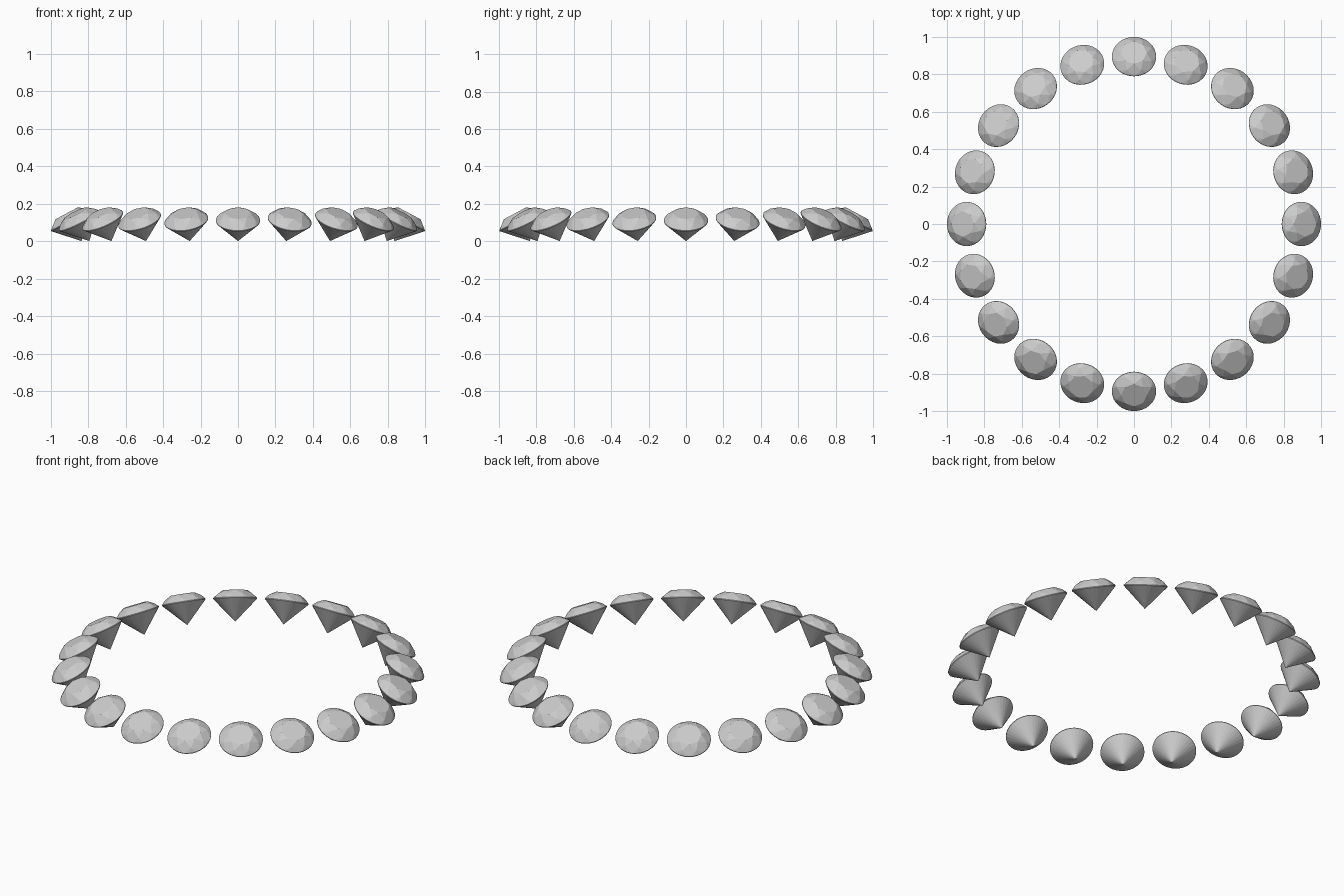
import bpy, bmesh
from math import cos, sin, pi, radians
from mathutils import Matrix

if "Cube" in bpy.data.objects:
    bpy.data.objects.remove(bpy.data.objects["Cube"])

COUNT = 20
TILT = radians(28)
RING, HEIGHT = 0.893, 0.111   # girdle centre
R, TABLE_R, MID_R = 0.118, 0.068, 0.100
CROWN, PAVILION, EDGE = 0.044, 0.124, 0.002


def circle(n, r, z, offset=0.0):
    return [(r * cos(offset + 2 * pi * i / n), r * sin(offset + 2 * pi * i / n), z) for i in range(n)]


# One brilliant-cut stone: table, star corners, girdle and point
mid_z = EDGE + (CROWN - EDGE) * (R - MID_R * cos(pi / 8)) / (R - TABLE_R)
points = circle(8, TABLE_R, CROWN) + circle(8, MID_R, mid_z, pi / 8)
points += circle(32, R, EDGE) + circle(32, R, -EDGE) + [(0, 0, -PAVILION)]
bm = bmesh.new()
for p in points:
    bm.verts.new(p)
bmesh.ops.convex_hull(bm, input=bm.verts[:])
bmesh.ops.dissolve_limit(bm, angle_limit=radians(0.5), verts=bm.verts[:], edges=bm.edges[:])
bmesh.ops.recalc_face_normals(bm, faces=bm.faces[:])
mesh = bpy.data.meshes.new("gemstone")
bm.to_mesh(mesh)
bm.free()

# Ring of stones, each leaning outward
for i in range(COUNT):
    gem = bpy.data.objects.new(f"gemstone_{i + 1:02d}", mesh)
    gem.matrix_world = (Matrix.Rotation(2 * pi * i / COUNT, 4, 'Z')
                        @ Matrix.Translation((RING, 0, HEIGHT))
                        @ Matrix.Rotation(TILT, 4, 'Y'))
    bpy.context.collection.objects.link(gem)
